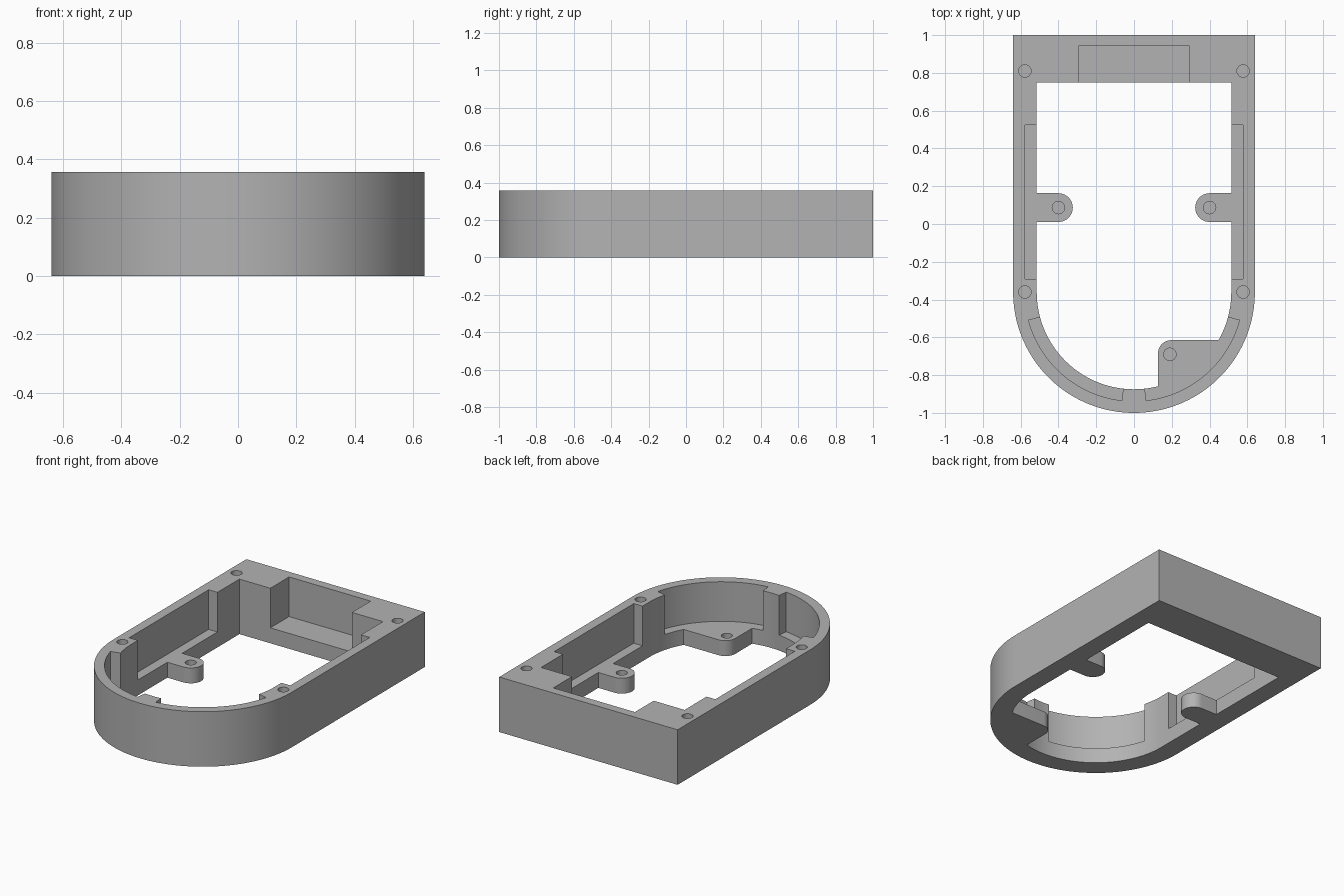
import bpy, bmesh
from math import cos, sin, radians

if "Cube" in bpy.data.objects:
    bpy.data.objects.remove(bpy.data.objects["Cube"])

HEIGHT, LEDGE = 0.357, 0.10          # rim height, height of the pocket floors and tabs
OUTER, INNER, POCKET = 0.64, 0.515, 0.578
ARC_Y = -0.36                        # centre of the rounded end

grey = bpy.data.materials.new("plain grey")
grey.diffuse_color = (0.45, 0.45, 0.45, 1)
grey.use_nodes = True
grey.node_tree.nodes["Principled BSDF"].inputs["Base Color"].default_value = grey.diffuse_color


def arc(cx, cy, r, a0, a1, n):
    return [(cx + r * cos(radians(a0 + (a1 - a0) * i / n)),
             cy + r * sin(radians(a0 + (a1 - a0) * i / n))) for i in range(n + 1)]


def prism(name, outline, z0, z1):
    bm = bmesh.new()
    face = bm.faces.new([bm.verts.new((x, y, z0)) for x, y in outline])
    top = bmesh.ops.extrude_face_region(bm, geom=[face])["geom"]
    bmesh.ops.translate(bm, vec=(0, 0, z1 - z0),
                        verts=[v for v in top if isinstance(v, bmesh.types.BMVert)])
    bmesh.ops.recalc_face_normals(bm, faces=bm.faces)
    mesh = bpy.data.meshes.new(name)
    bm.to_mesh(mesh)
    bm.free()
    mesh.materials.append(grey)
    obj = bpy.data.objects.new(name, mesh)
    bpy.context.collection.objects.link(obj)
    return obj


def rect(x0, x1, y0, y1):
    return [(x0, y0), (x1, y0), (x1, y1), (x0, y1)]


# Housing: square at the back, rounded at the front
housing = prism("housing", [(OUTER, 1), (-OUTER, 1)] + arc(0, ARC_Y, OUTER, 180, 360, 72),
                0, HEIGHT)

# Opening outline, leaving two screw tabs and a corner mount
tab_x, tab_y, tab_r = 0.40, 0.087, 0.076
left_tab = [(-INNER, tab_y + tab_r)] + arc(-tab_x, tab_y, tab_r, 90, -90, 20) + [(-INNER, tab_y - tab_r)]
right_tab = [(-x, y) for x, y in reversed(left_tab)]
mount_x, mount_y, mount_r = 0.197, -0.685, 0.07
front_left = arc(0, ARC_Y, INNER, 180, 284.3, 42)
front_right = arc(0, ARC_Y, INNER, 330.3, 360, 12)
mount = arc(mount_x, mount_y, mount_r, 180, 90, 12)
opening = prism("opening_cutter", [(INNER, 0.75), (-INNER, 0.75)] + left_tab + front_left
                + mount + front_right + right_tab, -0.1, 0.6)
cutters = [opening]

# Wall pockets above the ledge: back, both sides, both halves of the rounded end
cutters.append(prism("back_pocket", rect(-0.293, 0.293, 0.5, 0.942), LEDGE, 0.6))
for s in (-1, 1):
    cutters.append(prism("side_pocket", rect(*sorted((s * 0.28, s * POCKET)), -0.29, 0.525),
                         LEDGE, 0.6))
    sector = arc(0, ARC_Y, POCKET, -15, -83.6, 30) + arc(0, ARC_Y, 0.2, -83.6, -15, 10)
    cutters.append(prism("curved_pocket", [(s * x, y) for x, y in sector], LEDGE, 0.6))

# Blind screw holes in the rim, tabs and mount
holes = [(s * 0.578, y, 0.16) for s in (-1, 1) for y in (0.81, ARC_Y)]
holes += [(s * tab_x, tab_y, 0.03) for s in (-1, 1)] + [(0.19, -0.69, 0.03)]
for x, y, z in holes:
    cutters.append(prism("screw_hole", arc(x, y, 0.033, 0, 345, 23), z, 0.6))

# Cut everything, then discard the cutters
bpy.context.view_layer.objects.active = housing
housing.select_set(True)
for cutter in cutters:
    cutter.hide_render = True
    mod = housing.modifiers.new("cut", "BOOLEAN")
    mod.operation, mod.solver, mod.object = "DIFFERENCE", "EXACT", cutter
    bpy.ops.object.modifier_apply(modifier=mod.name)
    bpy.data.objects.remove(cutter)
bpy.ops.object.shade_smooth_by_angle(angle=radians(30))
